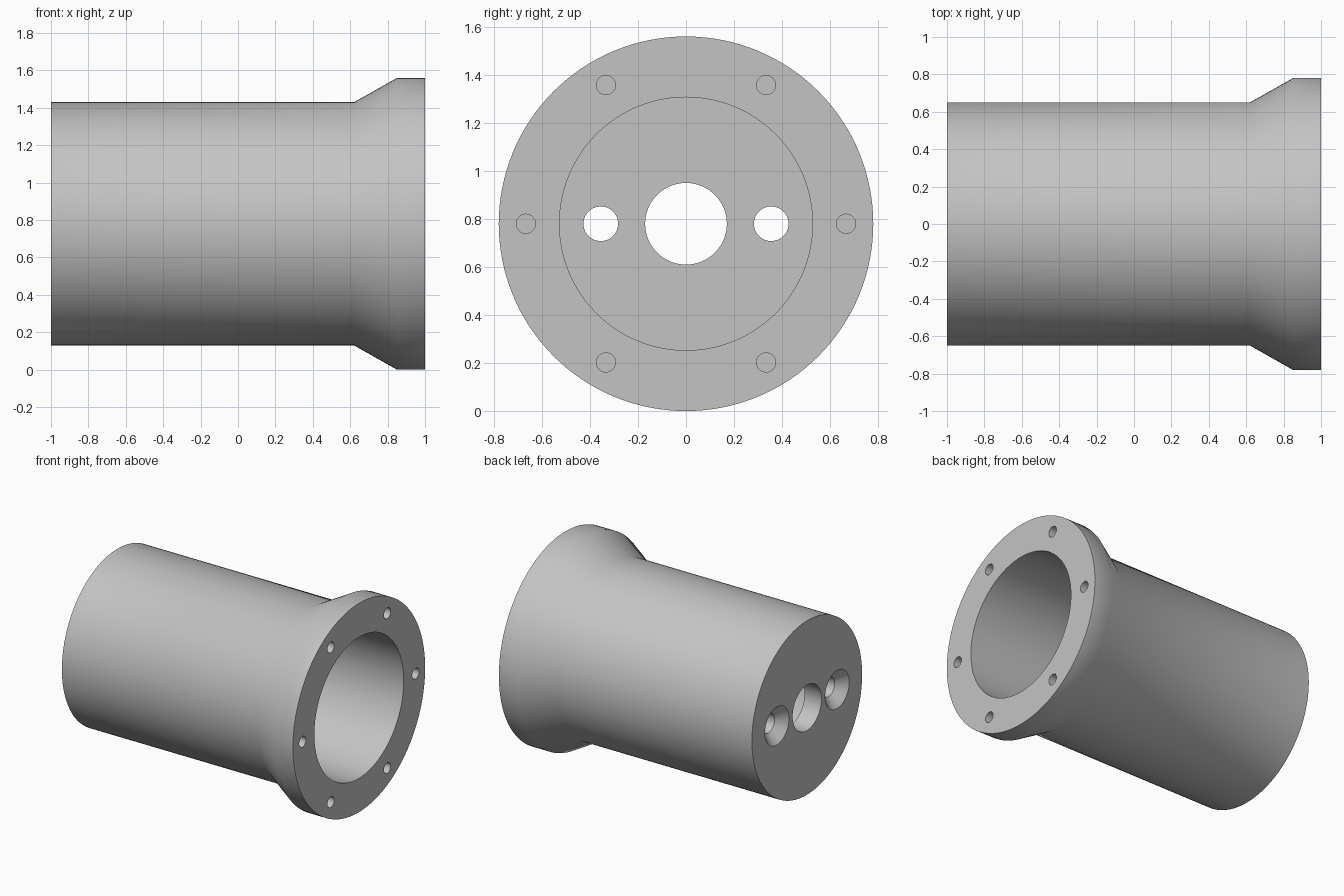
import bpy, bmesh, math
from mathutils import Matrix, Vector

AXIS_Z = 0.78
SEGMENTS = 128

cube = bpy.data.objects.get("Cube")
if cube:
    bpy.data.objects.remove(cube, do_unlink=True)

metal = bpy.data.materials.new("light_grey_metal")
metal.use_nodes = True
GREY = (0.55, 0.55, 0.55, 1)
metal.diffuse_color = GREY
metal.node_tree.nodes["Principled BSDF"].inputs["Base Color"].default_value = GREY


def lathe(name, profile, y=0.0, z=AXIS_Z, segments=SEGMENTS, closed=False):
    """Spin (x, radius) points about a line parallel to x."""
    bm = bmesh.new()
    rings = []
    for i in range(segments):
        a = 2 * math.pi * i / segments
        rings.append([bm.verts.new((x, y + r * math.cos(a), z + r * math.sin(a)))
                      for x, r in profile])
    count = len(profile)
    for i in range(segments):
        here, there = rings[i], rings[(i + 1) % segments]
        for j in range(count if closed else count - 1):
            k = (j + 1) % count
            bm.faces.new((here[j], here[k], there[k], there[j]))
    if not closed:
        for j in (0, count - 1):
            bm.faces.new([ring[j] for ring in rings])
    bmesh.ops.recalc_face_normals(bm, faces=bm.faces)
    mesh = bpy.data.meshes.new(name)
    bm.to_mesh(mesh)
    bm.free()
    mesh.materials.append(metal)
    obj = bpy.data.objects.new(name, mesh)
    bpy.context.collection.objects.link(obj)
    return obj


# Hollow body: end wall with centre hole, barrel, flared flange, deep bore
body = lathe("flanged_housing", [
    (-1, 0.17), (-1, 0.65), (0.62, 0.65), (0.85, 0.78),
    (1, 0.78), (1, 0.527), (-0.86, 0.527), (-0.86, 0.17)], closed=True)

# Two countersunk through holes in the end wall
cutters = [lathe("countersink_cutter",
                 [(-1.02, 0.162), (-0.93, 0.072), (-0.8, 0.072)],
                 y=side * 0.355, segments=48) for side in (-1, 1)]

# Six blind bolt holes in the flange face
for i in range(6):
    a = i * math.pi / 3
    cutters.append(lathe("bolt_hole_cutter", [(0.8, 0.04), (1.02, 0.04)],
                         y=0.667 * math.cos(a), z=AXIS_Z + 0.667 * math.sin(a),
                         segments=32))

bpy.ops.object.select_all(action="DESELECT")
body.select_set(True)
bpy.context.view_layer.objects.active = body
for cutter in cutters:
    cutter.hide_render = True
    cut = body.modifiers.new("hole", "BOOLEAN")
    cut.operation = "DIFFERENCE"
    cut.solver = "EXACT"
    cut.object = cutter
    bpy.ops.object.modifier_apply(modifier=cut.name)
    bpy.data.objects.remove(cutter, do_unlink=True)

bpy.ops.object.shade_smooth_by_angle(angle=math.radians(35))
